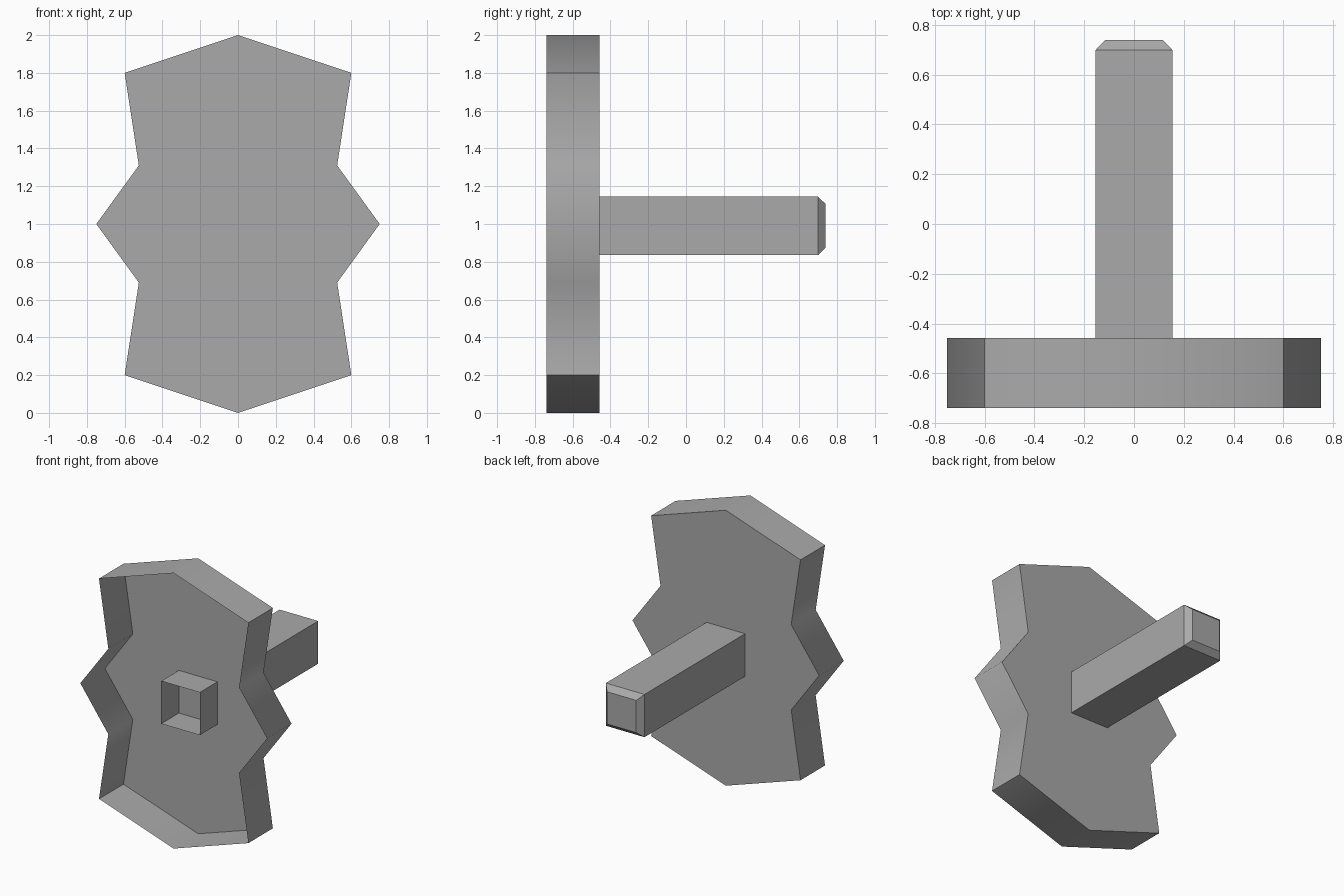
import bpy, bmesh, math

cube = bpy.data.objects.get("Cube")
if cube:
    bpy.data.objects.remove(cube, do_unlink=True)

grey = bpy.data.materials.new("mid grey")
grey.use_nodes = True
colour = (0.4, 0.4, 0.4, 1)
grey.diffuse_color = colour
grey.node_tree.nodes["Principled BSDF"].inputs["Base Color"].default_value = colour


def open_shell(name, sections):
    """Loft clockwise (x, z) sections along y; front left open, back capped."""
    bm = bmesh.new()
    rings = [[bm.verts.new((x, y, z)) for x, z in pts] for y, pts in sections]
    for a, b in zip(rings, rings[1:]):
        for i in range(len(a)):
            j = (i + 1) % len(a)
            bm.faces.new((a[i], a[j], b[j], b[i]))
    bm.faces.new(rings[-1])
    mesh = bpy.data.meshes.new(name)
    bm.to_mesh(mesh)
    bm.free()
    mesh.materials.append(grey)
    obj = bpy.data.objects.new(name, mesh)
    bpy.context.collection.objects.link(obj)
    return obj


def square(half, centre_z):
    return [(x * half, centre_z + z * half)
            for x, z in ((-1, 1), (1, 1), (1, -1), (-1, -1))]


# Waisted plate outline: one quarter, mirrored down and then across
quarter = [(0, 1), (0.6, 0.8), (0.525, 0.31), (0.75, 0)]
right_half = quarter + [(x, -z) for x, z in quarter[-2::-1]]
outline = right_half + [(-x, z) for x, z in right_half[-2:0:-1]]
outline = [(x, z + 1) for x, z in outline]

# Hollow plate, open at the front
plate = open_shell("plate_shell", [(-0.738, outline), (-0.457, outline)])
bpy.ops.object.select_all(action="DESELECT")
plate.select_set(True)
bpy.context.view_layer.objects.active = plate
bpy.ops.object.shade_smooth_by_angle(angle=math.radians(75))

# Square peg through the plate, open in front with a chamfered back end
shaft = square(0.155, 0.99)
open_shell("square_peg", [(-0.66, shaft), (0.698, shaft),
                          (0.738, square(0.117, 0.99))])
